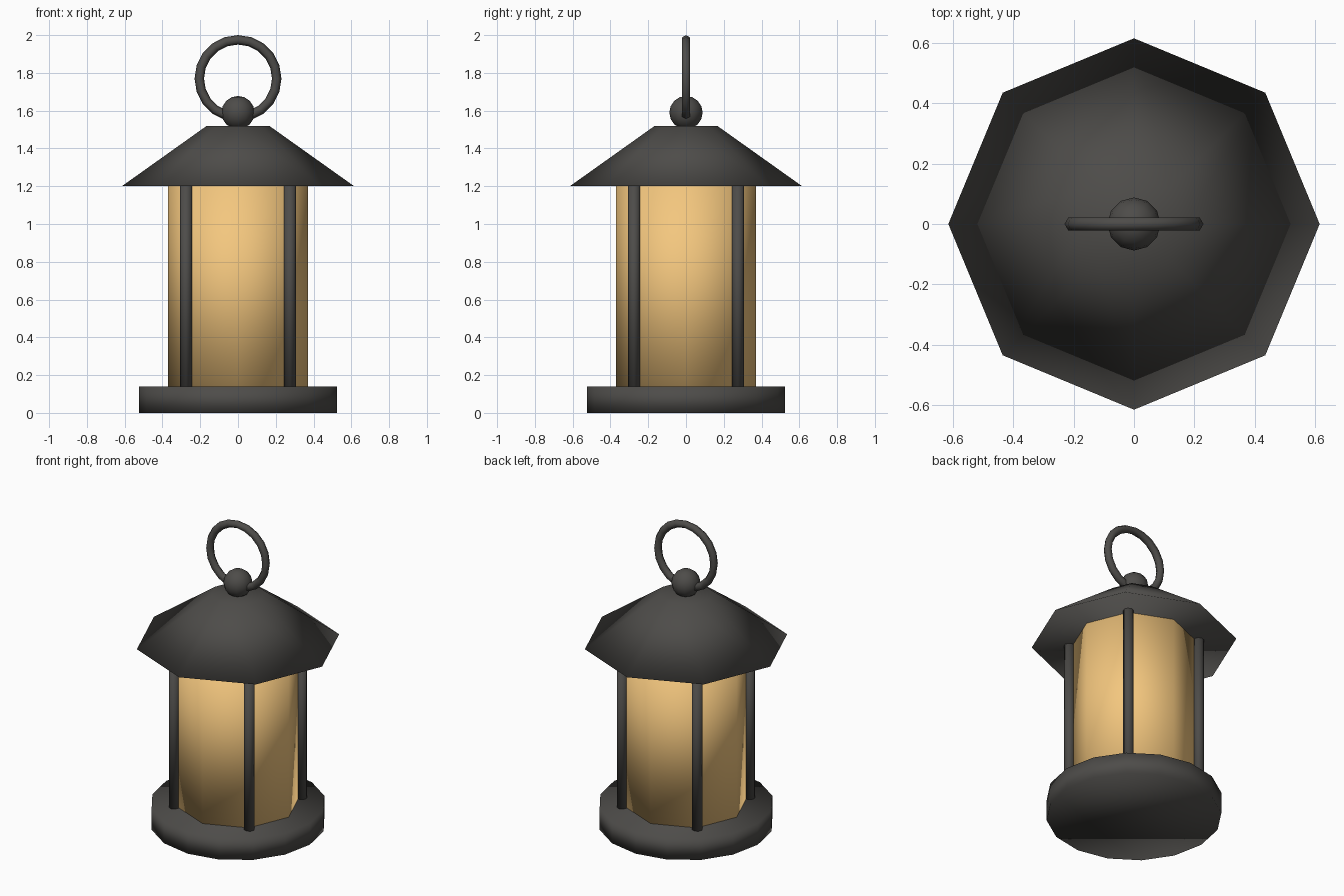
import bpy
from math import pi

if "Cube" in bpy.data.objects:
    bpy.data.objects.remove(bpy.data.objects["Cube"])


def material(name, color):
    m = bpy.data.materials.new(name)
    m.diffuse_color = color
    m.use_nodes = True
    m.node_tree.nodes["Principled BSDF"].inputs["Base Color"].default_value = m.diffuse_color
    return m


IRON = material("dark_iron", (0.075, 0.072, 0.067, 1))
GLASS = material("amber_glass", (0.90, 0.57, 0.21, 1))


def finish(name, mat):
    ob = bpy.context.object
    ob.name = name
    ob.data.materials.append(mat)
    # soft normals everywhere, including across the caps
    bpy.ops.object.shade_smooth()
    return ob


def frustum(name, sides, r1, r2, z1, z2, mat, x=0, y=0):
    bpy.ops.mesh.primitive_cone_add(vertices=sides, radius1=r1, radius2=r2,
                                    depth=z2 - z1, location=(x, y, (z1 + z2) / 2))
    return finish(name, mat)


# Base, glass body and octagonal roof
frustum("base", 16, 0.525, 0.525, 0, 0.14, IRON)
frustum("glass", 8, 0.37, 0.37, 0.14, 1.2, GLASS)
frustum("roof", 8, 0.615, 0.165, 1.2, 1.52, IRON)

# Four corner posts on the diagonals
for i, (sx, sy) in enumerate([(-1, -1), (1, -1), (1, 1), (-1, 1)]):
    frustum(f"post_{i + 1}", 8, 0.032, 0.032, 0.14, 1.2, IRON, sx * 0.275, sy * 0.275)

# Knob on top of the roof
bpy.ops.mesh.primitive_uv_sphere_add(segments=12, ring_count=8, radius=0.088,
                                     location=(0, 0, 1.59))
finish("knob", IRON)

# Upright carrying ring
bpy.ops.mesh.primitive_torus_add(major_segments=20, minor_segments=6,
                                 major_radius=0.205, minor_radius=0.025,
                                 location=(0, 0, 1.77), rotation=(pi / 2, 0, 0))
finish("carrying_ring", IRON)
